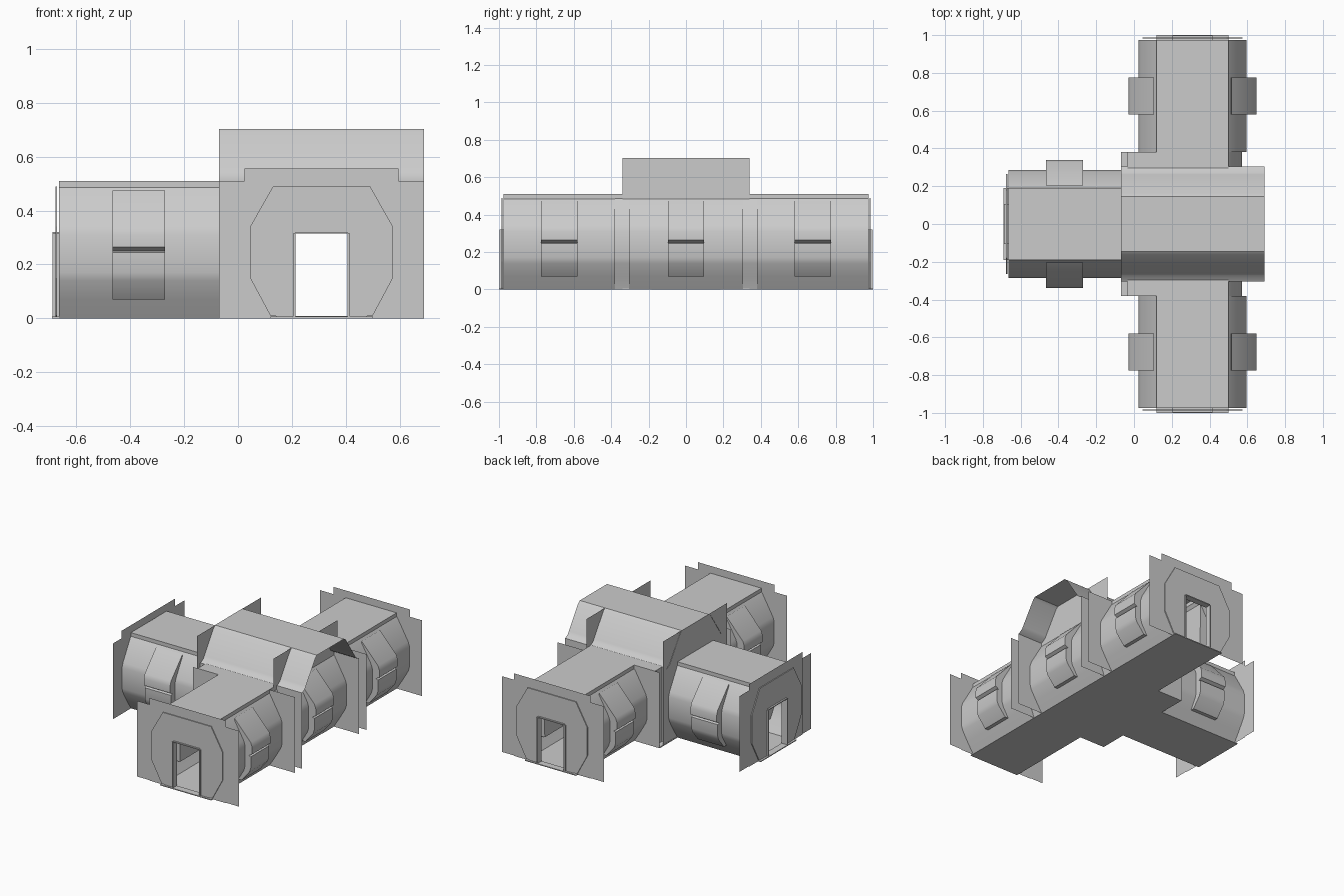
import bpy, bmesh, math
from mathutils import Matrix

cube = bpy.data.objects.get("Cube")
if cube:
    bpy.data.objects.remove(cube, do_unlink=True)

grey = bpy.data.materials.new("hull_grey")
grey.use_nodes = True
grey.diffuse_color = (0.6, 0.6, 0.6, 1)
grey.node_tree.nodes["Principled BSDF"].inputs["Base Color"].default_value = (0.6, 0.6, 0.6, 1)

CX = 0.31                 # centre of the junction
END, HUB = 0.975, 0.38    # distances of corridor end and hub edge from the centre


def frame(angle):
    """Local +Y points outward along a corridor arm."""
    return Matrix.Translation((CX, 0, 0)) @ Matrix.Rotation(math.radians(angle), 4, 'Z')


def finish(name, bm, m, smooth=False):
    bmesh.ops.recalc_face_normals(bm, faces=bm.faces)
    bm.transform(m)
    me = bpy.data.meshes.new(name)
    bm.to_mesh(me)
    bm.free()
    me.materials.append(grey)
    ob = bpy.data.objects.new(name, me)
    bpy.context.collection.objects.link(ob)
    if smooth:
        bpy.ops.object.select_all(action='DESELECT')
        ob.select_set(True)
        bpy.context.view_layer.objects.active = ob
        bpy.ops.object.shade_smooth_by_angle(angle=math.radians(35))
    return ob


def sweep(name, profile, a, b, m, closed=True, caps=False):
    """Extrude a (u, z) profile along local Y from a to b."""
    bm = bmesh.new()
    r0, r1 = ([bm.verts.new((u, v, z)) for u, z in profile] for v in (a, b))
    n = len(profile)
    for i in range(n if closed else n - 1):
        j = (i + 1) % n
        bm.faces.new((r0[i], r0[j], r1[j], r1[i]))
    if caps:
        bm.faces.new(r0)
        bm.faces.new(r1)
    return finish(name, bm, m, True)


def plate(name, half, v, m, door_w, door_h):
    """Flat upright plate with a doorway; half is its right outline from floor to top."""
    right = [(door_w, door_h), (door_w, 0)] + half
    outline = right + [(-u, z) for u, z in reversed(right)]
    bm = bmesh.new()
    bm.faces.new([bm.verts.new((u, v, z)) for u, z in outline])
    return finish(name, bm, m)


def box(name, x0, x1, y0, y1, z0, z1, m):
    bm = bmesh.new()
    bmesh.ops.create_cube(bm, size=1)
    bm.transform(Matrix.Translation(((x0 + x1) / 2, (y0 + y1) / 2, (z0 + z1) / 2))
                 @ Matrix.Diagonal((x1 - x0, y1 - y0, z1 - z0, 1)))
    return finish(name, bm, m)


def rect(w, h):
    return [(w, 0), (w, h)]


def mirrored(half):
    return half + [(-u, z) for u, z in reversed(half)]


# Cross-sections, right half from the floor up
TUBE = [(0.19, 0), (0.235, 0.07), (0.276, 0.14), (0.285, 0.17), (0.285, 0.31),
        (0.275, 0.34), (0.195, 0.48), (0.19, 0.485), (0.19, 0.51)]
PANEL = [(0.19, 0.01), (0.265, 0.15), (0.265, 0.34), (0.18, 0.49)]
BULGE = [(0.2, 0.07), (0.26, 0.07), (0.318, 0.14), (0.328, 0.17), (0.328, 0.245),
         (0.312, 0.25), (0.338, 0.265), (0.338, 0.31), (0.328, 0.34), (0.205, 0.475)]
NECK = [(u * 0.92 if u > 0.2 else u, z) for u, z in TUBE]
DOOR_W, DOOR_H = 0.097, 0.315

# Three identical corridor arms
for label, angle in (("back", 0), ("front", 180), ("right", 90)):
    m = frame(angle)
    sweep(label + "_corridor", mirrored(TUBE), HUB, END, m)
    for side, s in (("a", 1), ("b", -1)):
        sweep(f"{label}_side_bulge_{side}", [(s * u, z) for u, z in BULGE],
              0.58, 0.775, m, caps=True)
        # Door jambs
        box(f"{label}_jamb_{side}", s * DOOR_W, s * (DOOR_W + 0.008),
            END - 0.02, 0.998, 0, DOOR_H, m)
    # End plates crossing each other, and the octagonal door panel
    plate(label + "_wide_end_plate", rect(0.38, 0.51), END, m, DOOR_W, DOOR_H)
    plate(label + "_tall_end_plate", rect(0.285, 0.556), END + 0.005, m, DOOR_W, DOOR_H)
    panel = plate(label + "_door_panel", PANEL, END + 0.009, m, DOOR_W, DOOR_H)
    solid = panel.modifiers.new("thickness", 'SOLIDIFY')
    solid.thickness = 0.006
    solid.offset = 0
    box(label + "_door_lintel", -DOOR_W, DOOR_W, END - 0.02, 0.998,
        DOOR_H, DOOR_H + 0.006, m)
    box(label + "_threshold", -0.19, 0.19, END - 0.02, 1.0, 0, 0.006, m)

# Hub: outer wall with bulge, necks, corner blocks, floor and ceiling
m = frame(0)
sweep("hub_wall", TUBE, -0.305, 0.305, m, closed=False)
sweep("hub_bulge", BULGE, -0.097, 0.097, m, caps=True)
for label, s in (("back", 1), ("front", -1)):
    sweep(label + "_neck", NECK, s * 0.305, s * HUB, m, closed=False)
    box(label + "_corner_block", -0.345, -0.19, s * 0.19, s * HUB, 0, 0.51, m)
    for name, v in (("inner", 0.305), ("outer", HUB)):
        plate(f"{label}_{name}_hub_plate", rect(0.38, 0.51), s * v, m, 0.185, 0.48)
box("hub_floor", -0.38, 0.19, -HUB, HUB, 0, 0.008, m)
box("hub_ceiling", -0.345, 0.19, -HUB, HUB, 0.49, 0.51, m)

# Raised roof across the hub with its two gable plates
m = frame(90)
ROOF = [(0.305, 0.505), (0.272, 0.525), (0.262, 0.54), (0.162, 0.69), (0.145, 0.703)]
sweep("hub_roof", mirrored(ROOF), -0.38, 0.38, m, closed=False)
plate("right_gable_plate", rect(0.34, 0.703), 0.378, m, 0.185, 0.48)
plate("left_gable_plate", rect(0.34, 0.703), -0.192, m, 0.185, 0.48)
